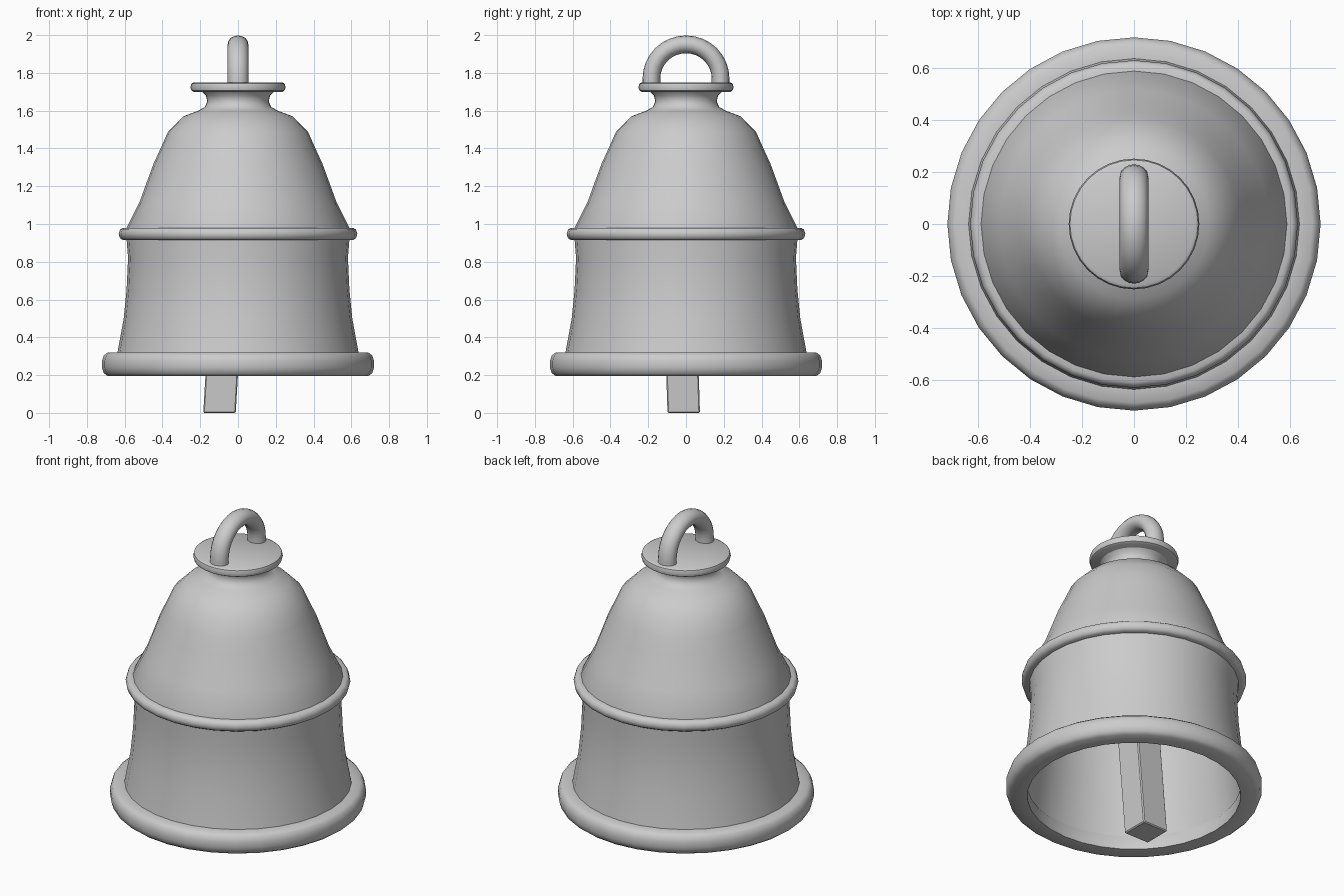
import bpy, bmesh
from math import pi, sin, cos, radians
from mathutils import Vector

if "Cube" in bpy.data.objects:
    bpy.data.objects.remove(bpy.data.objects["Cube"])


def finish(bm, name, smooth=True):
    bmesh.ops.remove_doubles(bm, verts=bm.verts, dist=1e-5)
    bmesh.ops.recalc_face_normals(bm, faces=bm.faces)
    mesh = bpy.data.meshes.new(name)
    bm.to_mesh(mesh)
    bm.free()
    obj = bpy.data.objects.new(name, mesh)
    bpy.context.collection.objects.link(obj)
    bpy.ops.object.select_all(action='DESELECT')
    obj.select_set(True)
    bpy.context.view_layer.objects.active = obj
    if smooth:
        bpy.ops.object.shade_smooth_by_angle(angle=radians(40))
    return obj


def lathe(name, profile, sides=32, closed=False):
    bm = bmesh.new()
    pts = profile + profile[:1] if closed else profile
    verts = [bm.verts.new((r, 0, z)) for r, z in pts]
    edges = [bm.edges.new(p) for p in zip(verts, verts[1:])]
    bmesh.ops.spin(bm, geom=verts + edges, cent=(0, 0, 0), axis=(0, 0, 1),
                   angle=2 * pi, steps=sides)
    return finish(bm, name)


# Hollow bell shell: outer wall down, inner wall back up
lathe("bell_body", [
    (0, 1.72), (0.19, 1.70), (0.17, 1.68), (0.163, 1.65), (0.175, 1.62),
    (0.21, 1.60), (0.29, 1.57), (0.37, 1.49), (0.41, 1.40), (0.447, 1.32),
    (0.52, 1.12), (0.59, 0.98), (0.59, 0.92), (0.582, 0.82), (0.59, 0.65),
    (0.605, 0.50), (0.64, 0.31), (0.61, 0.26), (0.575, 0.50), (0.56, 0.65),
    (0.555, 0.95), (0.49, 1.11), (0.415, 1.31), (0.34, 1.47), (0.27, 1.54),
    (0, 1.56)])

# Rounded lip
lathe("bottom_lip", [
    (0.60, 0.195), (0.69, 0.195), (0.71, 0.21), (0.72, 0.24), (0.72, 0.275),
    (0.71, 0.305), (0.69, 0.32), (0.63, 0.32), (0.60, 0.27)], closed=True)

# Waist band
lathe("waist_band", [
    (0.575, 0.98), (0.61, 0.98), (0.625, 0.97), (0.632, 0.948),
    (0.625, 0.925), (0.61, 0.915), (0.575, 0.915)], closed=True)

# Top disc
lathe("top_disc", [
    (0, 1.75), (0.235, 1.75), (0.247, 1.743), (0.252, 1.725),
    (0.247, 1.707), (0.235, 1.70), (0, 1.70)])

# Arched hanging loop, swept in the y-z plane
bm = bmesh.new()
path = [(Vector((0, 0.183, 1.72)), 0)]
path += [(Vector((0, 0.183 * cos(a), 1.77 + 0.181 * sin(a))), a)
         for a in (pi * i / 16 for i in range(17))]
path += [(Vector((0, -0.183, 1.72)), pi)]
rings = []
for centre, a in path:
    out = Vector((0, cos(a), sin(a)))
    rings.append([bm.verts.new(centre + out * 0.047 * cos(t) + Vector((0.055 * sin(t), 0, 0)))
                  for t in (2 * pi * k / 16 for k in range(16))])
for r0, r1 in zip(rings, rings[1:]):
    for k in range(16):
        n = (k + 1) % 16
        bm.faces.new((r0[k], r0[n], r1[n], r1[k]))
bm.faces.new(rings[0])
bm.faces.new(rings[-1])
finish(bm, "hanging_loop")

# Square clapper bar, leaning slightly
bm = bmesh.new()
bmesh.ops.create_cube(bm, size=1)
for v in bm.verts:
    top = v.co.z > 0
    v.co = Vector((v.co.x * 0.172 + (-0.01 if top else -0.098),
                   v.co.y * 0.172 + (-0.06 if top else -0.012),
                   1.50 if top else 0.0))
bmesh.ops.bevel(bm, geom=bm.edges[:], offset=0.006, segments=1, affect='EDGES')
finish(bm, "clapper", smooth=False)
